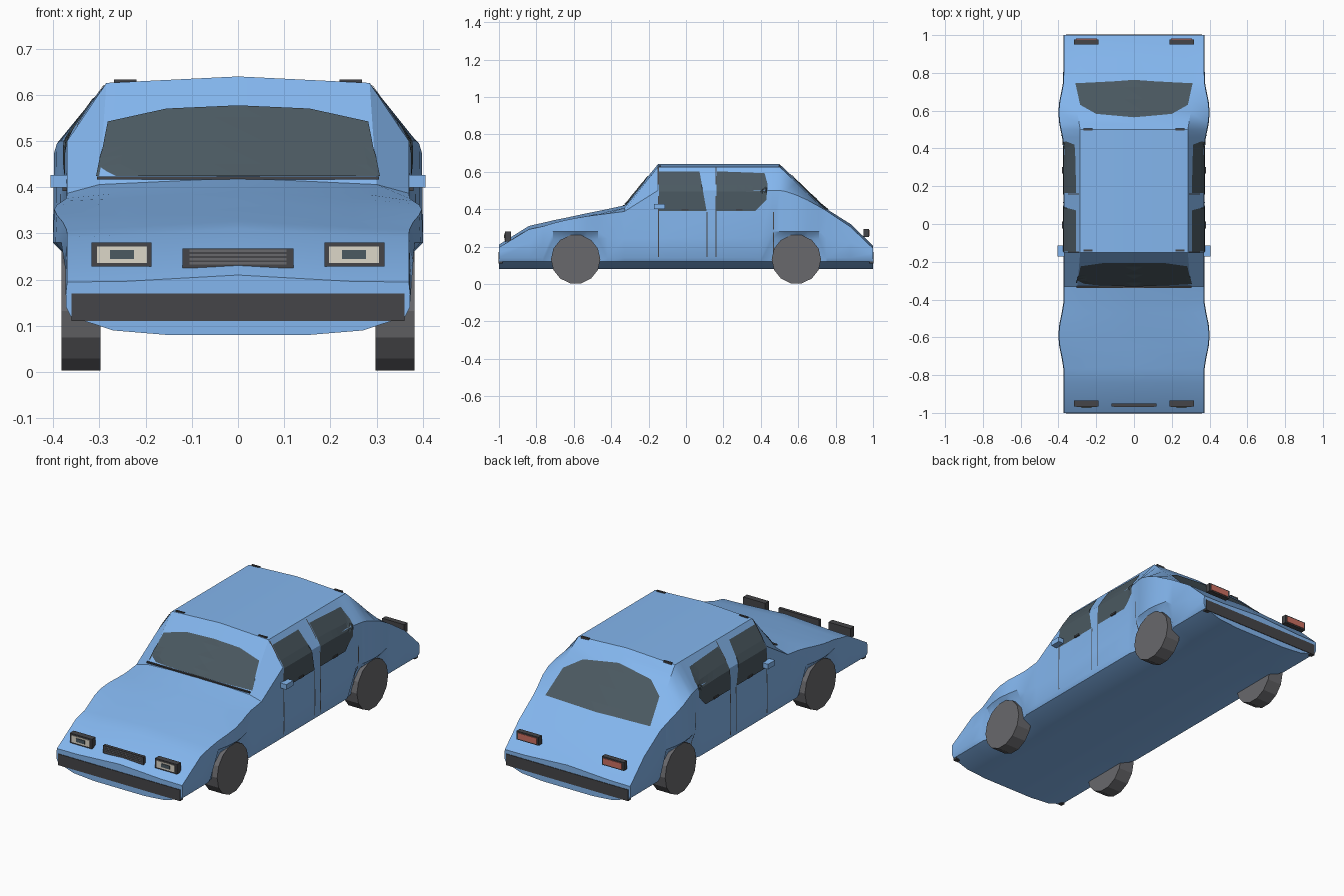
import bpy, bmesh, math
from mathutils import Vector
from mathutils.bvhtree import BVHTree

if "Cube" in bpy.data.objects:
    bpy.data.objects.remove(bpy.data.objects["Cube"])


def mat(name, r, g, b):
    m = bpy.data.materials.new(name)
    m.diffuse_color = (r, g, b, 1)
    m.use_nodes = True
    m.node_tree.nodes["Principled BSDF"].inputs["Base Color"].default_value = m.diffuse_color
    return m


BLUE = mat("blue_paint", 0.23, 0.47, 0.86)
GLASS = mat("glass", 0.07, 0.1, 0.12)
DARK = mat("dark_trim", 0.06, 0.06, 0.065)
TYRE = mat("tyre", 0.14, 0.14, 0.15)
CREAM = mat("lamp_cream", 0.72, 0.68, 0.58)
RED = mat("lamp_red", 0.6, 0.16, 0.12)


def add(name, bm, m):
    me = bpy.data.meshes.new(name)
    bm.to_mesh(me)
    me.materials.append(m)
    ob = bpy.data.objects.new(name, me)
    bpy.context.collection.objects.link(ob)
    return ob


def box(name, x, y, z, m):
    """Box from (min, max) ranges."""
    bm = bmesh.new()
    bmesh.ops.create_cube(bm, size=1)
    for v in bm.verts:
        v.co = [(a + b) / 2 + c * (b - a) for (a, b), c in zip((x, y, z), v.co)]
    return add(name, bm, m)


def pair(name, x, y, z, m):
    box("right_" + name, x, y, z, m)
    box("left_" + name, (-x[1], -x[0]), y, z, m)


# Body: lofted half sections, (y, shoulder z, roof edge x, centre z)
STATIONS = [
    (-1.0, .195, .25, .21), (-.84, .292, .25, .31), (-.765, .308, .25, .327),
    (-.71, .325, .25, .34), (-.65, .34, .25, .352), (-.59, .352, .25, .365),
    (-.53, .362, .25, .378), (-.47, .37, .26, .39), (-.42, .376, .27, .4),
    (-.33, .387, .30, .42), (-.15, .5, .285, .64), (.40, .5, .285, .64),
    (.46, .5, .285, .64), (.50, .5, .285, .64), (.53, .495, .29, .613),
    (.59, .475, .30, .555), (.65, .448, .305, .497), (.71, .415, .31, .44),
    (.75, .392, .31, .402), (.88, .305, .27, .32), (1.0, .19, .25, .205)]


def section(y, zs, xt, zc):
    d = abs(abs(y) - .59)
    w = .373 + .028 * math.cos(min(d / .2, 1) * math.pi / 2) ** 2
    arch = d < .13
    zl, wl = (.24, .36) if arch else (.14, .372)
    zm = zl + .04 if arch else (zl + min(zs, .35)) / 2
    half = [(0, .08), (.15, .08), (.27, .09), (.345 if arch else .362, .12),
            (wl, zl), (w, zm), (w - .003, zs), (xt, zc - .014), (0, zc)]
    return half + [(-x, z) for x, z in half[-2:0:-1]]


body = bmesh.new()
rings = [[body.verts.new((x, s[0], z)) for x, z in section(*s)] for s in STATIONS]
n = len(rings[0])
for a, b in zip(rings, rings[1:]):
    for i in range(n):
        body.faces.new((a[i], a[(i + 1) % n], b[(i + 1) % n], b[i]))
body.faces.new(rings[0])
body.faces.new(rings[-1])
bmesh.ops.recalc_face_normals(body, faces=body.faces)
ob = add("car_body", body, BLUE)
bpy.context.view_layer.objects.active = ob
ob.select_set(True)
bpy.ops.object.shade_smooth_by_angle(angle=math.radians(32))
tree = BVHTree.FromBMesh(body)


def panel(name, pts, origin, m, off=.004):
    """Flat outline pressed onto the body; origin gives the viewing side."""
    o = Vector(origin)
    bm = bmesh.new()
    if abs(o.x) > 0:
        co = [(o.x, a, b) for a, b in pts]
    else:
        co = [(a, o.y, b) for a, b in pts]
    bm.faces.new([bm.verts.new(c) for c in co])
    bmesh.ops.triangulate(bm, faces=bm.faces)
    bmesh.ops.subdivide_edges(bm, edges=bm.edges, cuts=5, use_grid_fill=True)
    for v in bm.verts:
        hit = tree.ray_cast(v.co, -o.normalized())
        if hit[0]:
            v.co = hit[0] + hit[1] * off
    bmesh.ops.recalc_face_normals(bm, faces=bm.faces)
    if sum(f.normal.dot(o) for f in bm.faces) < 0:
        bmesh.ops.reverse_faces(bm, faces=bm.faces)
    return add(name, bm, m)


# Front and rear screens
panel("windscreen", [(-.305, .422), (.305, .422), (.282, .54), (.155, .568),
                     (0, .575), (-.155, .568), (-.282, .54)], (0, -2, 0), GLASS)
panel("rear_window", [(-.31, .395), (.31, .395), (.285, .505), (.2, .555),
                      (0, .582), (-.2, .555), (-.285, .505)], (0, 2, 0), GLASS)
box("windscreen_sill", (-.305, .305), (-.338, -.328), (.417, .423), DARK)

# Side windows, door seams
for side, s in (("right", 2), ("left", -2)):
    panel(side + "_front_window", [(-.145, .39), (.11, .39), (.088, .49), (.072, .6),
                                   (-.145, .6)], (s, 0, 0), GLASS)
    panel(side + "_rear_window", [(.16, .39), (.37, .39), (.43, .45), (.437, .53),
                                  (.42, .59), (.165, .6)], (s, 0, 0), GLASS)
    for i, (y, top) in enumerate([(-.148, .62), (.113, .385), (.16, .62), (.468, .385)]):
        panel(f"{side}_door_seam_{i}", [(y - .0025, .145), (y + .0025, .145),
                                        (y + .0025, top), (y - .0025, top)],
              (s, 0, 0), DARK, .003)

# Door handles, mirrors, roof clips
for i, y in enumerate((-.005, .285)):
    pair(f"door_handle_{i}", (.366, .38), (y - .018, y + .018), (.392, .402), DARK)
pair("mirror", (.365, .406), (-.172, -.113), (.4, .427), BLUE)
for i, y in enumerate((-.14, .5)):
    pair(f"roof_clip_{i}", (.22, .268), (y - .005, y + .005), (.622, .633), DARK)

# Headlights and tail lights
pair("headlight_housing", (.187, .317), (-.967, -.935), (.228, .28), DARK)
pair("headlight_lens", (.197, .305), (-.97, -.96), (.236, .272), CREAM)
pair("headlight_bulb", (.225, .277), (-.973, -.965), (.245, .264), GLASS)
pair("tail_light_housing", (.187, .317), (.95, .978), (.25, .295), DARK)
pair("tail_light_lens", (.197, .307), (.97, .981), (.257, .288), RED)

# Grille with slats
box("grille", (-.12, .12), (-.967, -.95), (.225, .267), DARK)
for i in range(4):
    z = .233 + i * .009
    box(f"grille_slat_{i}", (-.105, .105), (-.97, -.96), (z, z + .005), TYRE)

# Bumpers
box("front_bumper", (-.36, .36), (-1.003, -.98), (.11, .17), DARK)
box("rear_bumper", (-.36, .36), (.98, 1.003), (.11, .17), DARK)

# Wheels
for end, y in (("front", -.59), ("rear", .59)):
    for side, x in (("right", .34), ("left", -.34)):
        bm = bmesh.new()
        bmesh.ops.create_cone(bm, cap_ends=True, segments=14, radius1=.132,
                              radius2=.132, depth=.084)
        w = add(f"{end}_{side}_wheel", bm, TYRE)
        w.rotation_euler = (0, math.pi / 2, 0)
        w.location = (x, y, .132)
